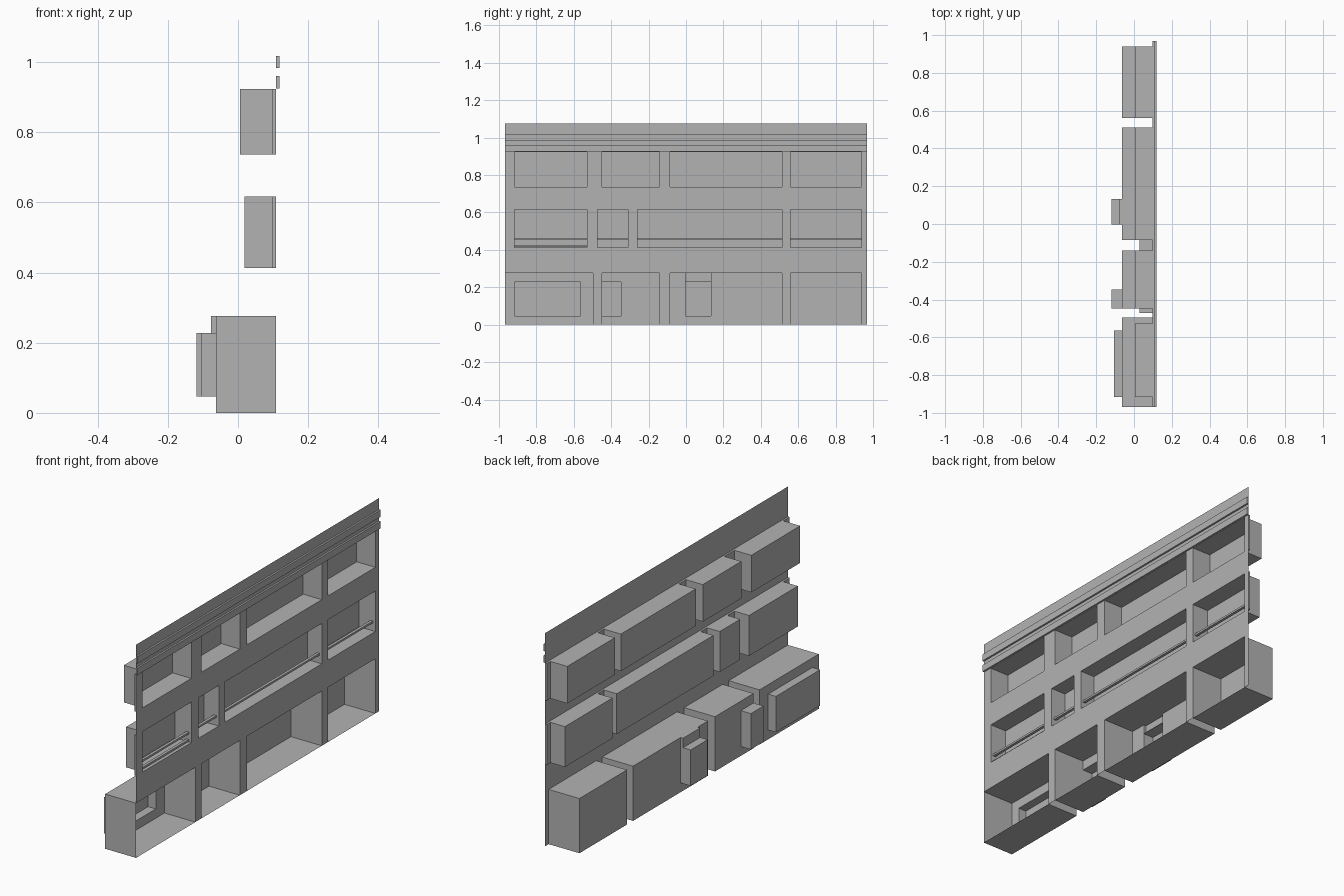
import bpy

if "Cube" in bpy.data.objects:
    bpy.data.objects.remove(bpy.data.objects["Cube"])

grey = bpy.data.materials.new("stone_grey")
grey.diffuse_color = (0.45, 0.45, 0.45, 1)
grey.use_nodes = True
grey.node_tree.nodes["Principled BSDF"].inputs["Base Color"].default_value = grey.diffuse_color

WALL_X, HALF, TOP = 0.109, 0.968, 1.075


def make(name, quads):
    """One object from a list of four-cornered faces."""
    verts = [v for q in quads for v in q]
    faces = [tuple(range(i * 4, i * 4 + 4)) for i in range(len(quads))]
    mesh = bpy.data.meshes.new(name)
    mesh.from_pydata(verts, [], faces)
    mesh.materials.append(grey)
    obj = bpy.data.objects.new(name, mesh)
    bpy.context.collection.objects.link(obj)
    return obj


def panel(x, area, holes=()):
    """Flat sheet facing +x with rectangular holes; areas are (y0, y1, z0, z1)."""
    ys = sorted({v for r in (area, *holes) for v in r[:2]})
    zs = sorted({v for r in (area, *holes) for v in r[2:]})
    quads = []
    for a, b in zip(ys, ys[1:]):
        for c, d in zip(zs, zs[1:]):
            my, mz = (a + b) / 2, (c + d) / 2
            if not any(h[0] < my < h[1] and h[2] < mz < h[3] for h in holes):
                quads.append([(x, a, c), (x, b, c), (x, b, d), (x, a, d)])
    return quads


def recess(back, front, area, holes=()):
    """Room open towards +x: back sheet, two sides, floor and ceiling."""
    y0, y1, z0, z1 = area
    b, f = back, front
    return panel(b, area, holes) + [
        [(b, y0, z0), (b, y0, z1), (f, y0, z1), (f, y0, z0)],
        [(b, y1, z0), (f, y1, z0), (f, y1, z1), (b, y1, z1)],
        [(b, y0, z0), (f, y0, z0), (f, y1, z0), (b, y1, z0)],
        [(b, y0, z1), (b, y1, z1), (f, y1, z1), (f, y0, z1)]]


def bar(name, x0, x1, y0, y1, z0, z1):
    """Closed box."""
    area = (y0, y1, z0, z1)
    front = panel(x1, area)
    back = [q for q in recess(x0, x1, area)]
    quads = front + [q[::-1] for q in back]
    return make(name, quads)


# Floors: (name, z0, z1, [(y0, y1, back x)])
floors = [
    ("ground", 0.0, 0.276, [(-HALF, -0.496, -0.063), (-0.448, -0.141, -0.063),
                            (-0.085, 0.512, -0.063), (0.56, 0.939, -0.063)]),
    ("middle", 0.413, 0.617, [(-0.917, -0.528, 0.018), (-0.472, -0.309, 0.028),
                              (-0.259, 0.512, 0.028), (0.56, 0.939, 0.018)]),
    ("upper", 0.737, 0.924, [(-0.917, -0.528, 0.005), (-0.448, -0.141, 0.005),
                             (-0.085, 0.512, 0.005), (0.56, 0.939, 0.005)]),
]

# Deeper alcoves behind the ground floor rooms: (back x, area)
alcoves = [
    (-0.106, (-0.917, -0.565, 0.047, 0.228)),
    (-0.119, (-0.448, -0.347, 0.047, 0.228)),
    (-0.119, (-0.003, 0.133, 0.047, 0.228)),
    (-0.077, (-0.003, 0.133, 0.228, 0.276)),
]

# Street wall with all openings cut out
openings = [(a, b, z0, z1) for _, z0, z1, bays in floors for a, b, _ in bays]
make("street_wall", panel(WALL_X, (-HALF, HALF, 0.0, TOP), openings))

# Rooms behind the openings
for name, z0, z1, bays in floors:
    for i, (a, b, back) in enumerate(bays):
        holes = []
        if name == "ground":
            holes = [r for _, r in alcoves if r[0] >= a and r[1] <= b]
        make(f"{name}_room_{i + 1}", recess(back, WALL_X, (a, b, z0, z1), holes))

for i, (back, area) in enumerate(alcoves):
    make(f"alcove_{i + 1}", recess(back, -0.063, area))

# Piers between the windows of the two upper floors
for name, z0, z1, bays in floors[1:]:
    edges = [-HALF] + [v for a, b, _ in bays for v in (a, b)] + [HALF]
    for i in range(0, len(edges), 2):
        bar(f"{name}_pier_{i // 2 + 1}", 0.099, WALL_X - 0.0005,
            edges[i], edges[i + 1], z0, z1)

# Window rails on the middle floor
for i, (a, b, _) in enumerate(floors[1][3]):
    bar(f"window_rail_{i + 1}", 0.082, 0.096, a, b, 0.453, 0.463)
bar("low_rail", 0.082, 0.096, -0.917, -0.528, 0.416, 0.426)

# Cornice strips
for i, (z0, z1) in enumerate([(0.925, 0.96), (0.983, 1.018)]):
    bar(f"cornice_{i + 1}", WALL_X, 0.118, -HALF, HALF, z0, z1)
